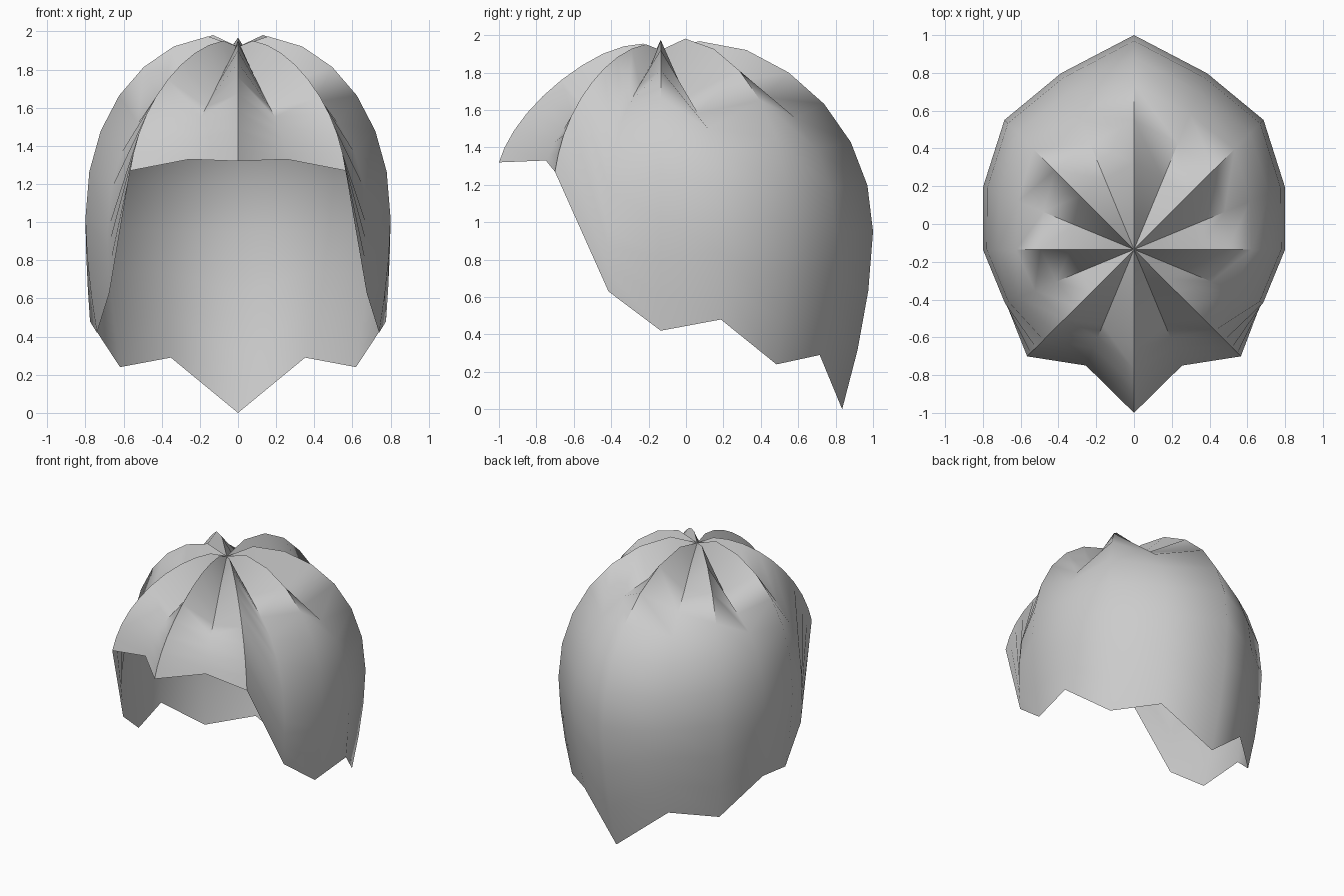
import bpy, bmesh, math

if "Cube" in bpy.data.objects:
    bpy.data.objects.remove(bpy.data.objects["Cube"])

# One spoke of the wig every 22.5 degrees, from the front round to the back:
# widest radius, height of widest point, top height, rim radius, rim height,
# fullness of the curve, then depth, centre and reach of its groove
SPOKES = [
    (0.87, 1.28, 2.00, 0.865, 1.32, 1.55, 0.04, 0.0, 0.18),
    (0.67, 1.28, 1.91, 0.665, 1.33, 1.75, 0.12, 0.38, 0.28),
    (0.80, 1.22, 1.98, 0.800, 1.27, 1.75, 0.02, 0.0, 0.20),
    (0.74, 0.98, 1.93, 0.730, 0.63, 2.00, 0.12, 0.35, 0.30),
    (0.80, 1.02, 2.00, 0.740, 0.42, 2.12, 0.02, 0.0, 0.20),
    (0.865, 1.00, 1.95, 0.840, 0.48, 2.00, 0.20, 0.40, 0.34),
    (0.97, 0.98, 2.01, 0.875, 0.24, 2.08, 0.03, 0.0, 0.20),
    (1.01, 0.96, 1.97, 0.920, 0.29, 2.00, 0.14, 0.40, 0.36),
    (1.135, 0.95, 2.01, 0.970, 0.00, 2.02, 0.05, 0.0, 0.25),
]
CROWN_Y, CROWN_Z = -0.135, 1.92
UPPER, LOWER = 7, 3


def spoke_points(index):
    """Radius and height pairs from the crown down to the rim."""
    wide, mid, top, rim_r, rim_z, full, dip, centre, reach = SPOKES[index]
    rows = UPPER + LOWER
    short = rim_z > mid
    height = top - mid
    last = math.pi / 2
    if short:
        last = math.acos(((rim_z - mid) / height) ** (full / 2))
    steps = rows if short else UPPER
    points = []
    for i in range(1, steps + 1):
        t = 0.18 + (last - 0.18) * (i - 1) / (steps - 1)
        r = wide * math.sin(t) ** (2 / full)
        z = mid + height * max(math.cos(t), 0) ** (2 / full)
        z -= dip * math.exp(-((r - centre) / reach) ** 2)
        points.append((r, z))
    if short:
        points[-1] = (rim_r, rim_z)
    else:
        for i in range(1, LOWER + 1):
            u = i / LOWER
            points.append((wide - (wide - rim_r) * u ** 1.7,
                           mid + (rim_z - mid) * u))
    return points


# Hair shell: a fan at the crown and quads down to the jagged rim
bm = bmesh.new()
crown = bm.verts.new((0, CROWN_Y, CROWN_Z))
columns = []
for k in range(16):
    a = math.radians(22.5 * k)
    columns.append([bm.verts.new((r * math.sin(a), CROWN_Y - r * math.cos(a), z))
                    for r, z in spoke_points(min(k, 16 - k))])
for k in range(16):
    a, b = columns[k], columns[(k + 1) % 16]
    bm.faces.new((crown, a[0], b[0]))
    for i in range(len(a) - 1):
        bm.faces.new((a[i], a[i + 1], b[i + 1], b[i]))
bm.normal_update()

mesh = bpy.data.meshes.new("hair")
bm.to_mesh(mesh)
bm.free()
hair = bpy.data.objects.new("hair", mesh)
bpy.context.collection.objects.link(hair)

grey = bpy.data.materials.new("light grey")
grey.diffuse_color = (0.6, 0.6, 0.6, 1)
grey.use_nodes = True
grey.node_tree.nodes["Principled BSDF"].inputs["Base Color"].default_value = grey.diffuse_color
mesh.materials.append(grey)

# Soft shading with crisp partings
bpy.context.view_layer.objects.active = hair
hair.select_set(True)
bpy.ops.object.shade_smooth_by_angle(angle=math.radians(62))
